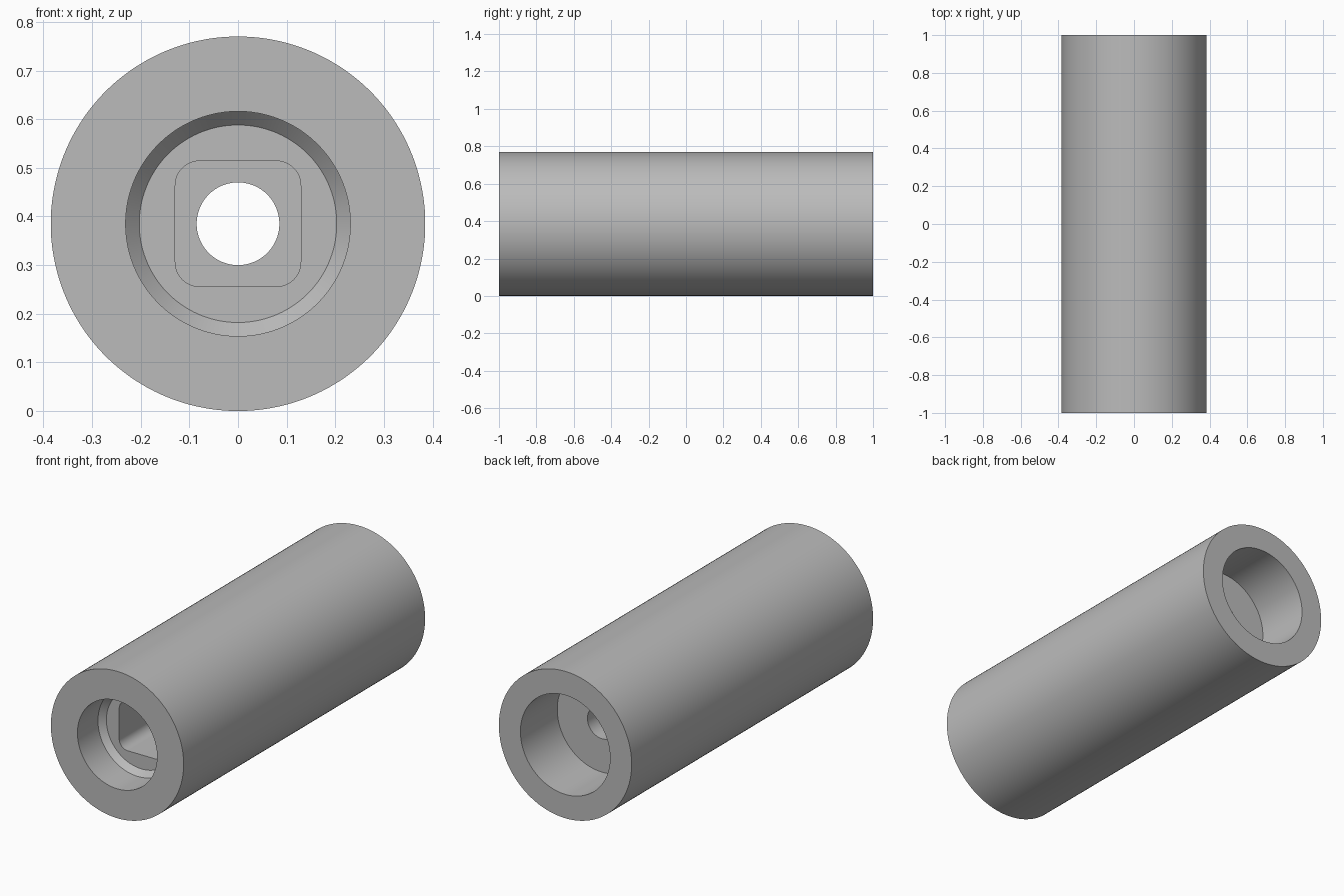
import bpy, bmesh
from math import cos, sin, pi

SIDES = 128
QUARTER = SIDES // 4
RADIUS = 0.385

old = bpy.data.objects.get("Cube")
if old:
    bpy.data.objects.remove(old, do_unlink=True)


def circle(radius):
    """Cross-section points of a round bore or wall."""
    angles = [(k + 0.5) * 2 * pi / SIDES for k in range(SIDES)]
    return [(radius * cos(a), radius * sin(a)) for a in angles]


def rounded_square(half, corner):
    """Cross-section points of the socket, one arc per corner."""
    points = []
    for q in range(4):
        mid = q * pi / 2 + pi / 4
        cx = (half - corner) * (1 if cos(mid) > 0 else -1)
        cz = (half - corner) * (1 if sin(mid) > 0 else -1)
        for k in range(QUARTER):
            a = q * pi / 2 + k / (QUARTER - 1) * pi / 2
            points.append((cx + corner * cos(a), cz + corner * sin(a)))
    return points


socket = rounded_square(0.129, 0.05)

# Sections along the length, running out over the shell and back through the bore
sections = [
    (-1.0, circle(RADIUS)),      # outer shell
    (1.0, circle(RADIUS)),
    (1.0, circle(0.26)),         # rear counterbore
    (0.695, circle(0.26)),
    (0.695, circle(0.085)),      # through hole
    (0.3, circle(0.085)),
    (0.3, socket),               # square socket
    (-0.8, socket),
    (-0.8, circle(0.203)),       # chamfered seat
    (-0.83, circle(0.231)),
    (-1.0, circle(0.231)),       # front counterbore
]

bm = bmesh.new()
rings = [[bm.verts.new((x, y, z + RADIUS)) for x, z in pts] for y, pts in sections]
for ring, following in zip(rings, rings[1:] + rings[:1]):
    for k in range(SIDES):
        n = (k + 1) % SIDES
        bm.faces.new((ring[k], ring[n], following[n], following[k]))
bmesh.ops.recalc_face_normals(bm, faces=bm.faces)

mesh = bpy.data.meshes.new("bored_sleeve")
bm.to_mesh(mesh)
bm.free()
sleeve = bpy.data.objects.new("bored_sleeve", mesh)
bpy.context.collection.objects.link(sleeve)

# Plain grey material
grey = bpy.data.materials.new("plain_grey")
grey.use_nodes = True
colour = (0.5, 0.5, 0.5, 1.0)
grey.diffuse_color = colour
grey.node_tree.nodes["Principled BSDF"].inputs["Base Color"].default_value = colour
mesh.materials.append(grey)

# Smooth round walls, crisp rims
bpy.ops.object.select_all(action='DESELECT')
sleeve.select_set(True)
bpy.context.view_layer.objects.active = sleeve
bpy.ops.object.shade_smooth_by_angle(angle=pi / 6)
